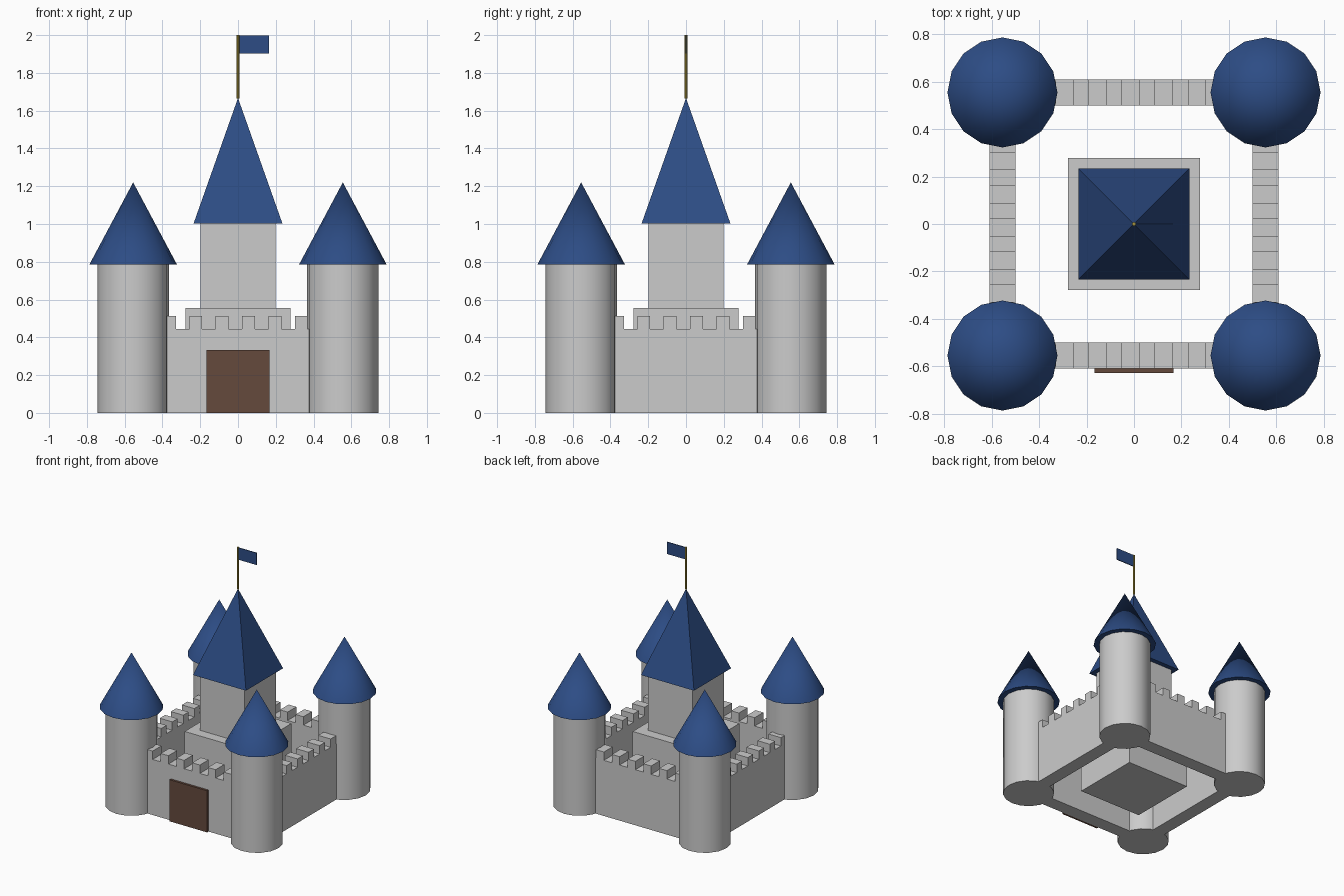
import bpy
from math import radians, sqrt

if "Cube" in bpy.data.objects:
    bpy.data.objects.remove(bpy.data.objects["Cube"])

def material(name, rgb):
    m = bpy.data.materials.new(name)
    m.diffuse_color = (*rgb, 1)
    m.use_nodes = True
    m.node_tree.nodes["Principled BSDF"].inputs["Base Color"].default_value = m.diffuse_color
    return m

BLUE = material("blue_roof", (0.026, 0.073, 0.235))
WOOD = material("dark_wood", (0.13, 0.067, 0.046))
GOLD = material("gold", (0.45, 0.33, 0.04))

def finish(name, mat):
    ob = bpy.context.object
    ob.name = name
    if mat:
        ob.data.materials.append(mat)
    return ob

def box(name, x, y, z, mat=None):
    """Box from (min, max) ranges on each axis."""
    bpy.ops.mesh.primitive_cube_add(size=1, location=[(a + b) / 2 for a, b in (x, y, z)])
    ob = finish(name, mat)
    ob.scale = [b - a for a, b in (x, y, z)]
    bpy.ops.object.transform_apply(location=False, rotation=False, scale=True)
    return ob

def turned(name, x, y, z0, z1, r0, r1, sides, mat=None, turn=0, smooth=True):
    """Cylinder or cone standing between z0 and z1."""
    bpy.ops.mesh.primitive_cone_add(vertices=sides, radius1=r0, radius2=r1, depth=z1 - z0,
                                    location=(x, y, (z0 + z1) / 2), rotation=(0, 0, turn))
    ob = finish(name, mat)
    if smooth:
        bpy.ops.object.shade_smooth_by_angle(angle=radians(40))
    return ob

C = 0.555          # tower and wall centre line
HALF = 0.055       # half wall thickness

# Corner towers with cone roofs
for fy, sy in (("front", -1), ("back", 1)):
    for fx, sx in (("left", -1), ("right", 1)):
        turned(f"{fy}_{fx}_tower", sx * C, sy * C, 0, 0.785, 0.19, 0.19, 16)
        turned(f"{fy}_{fx}_tower_roof", sx * C, sy * C, 0.785, 1.22, 0.232, 0, 16, BLUE)

# Curtain walls with battlements
for name, side, along_x in (("front", -1, True), ("back", 1, True),
                            ("left", -1, False), ("right", 1, False)):
    across = (side * C - HALF, side * C + HALF)

    def wall_box(label, run, z):
        return box(label, run, across, z) if along_x else box(label, across, run, z)

    wall_box(f"{name}_wall", (-0.4, 0.4), (0, 0.445))
    for i in range(6):
        c = -0.363 + 0.1395 * i
        wall_box(f"{name}_merlon_{i + 1}", (c - 0.034, c + 0.034), (0.445, 0.512))

# Gate
box("gate", (-0.166, 0.166), (-0.628, -0.605), (0, 0.333), WOOD)

# Central keep with pyramid roof
box("keep_base", (-0.278, 0.278), (-0.278, 0.278), (0, 0.556))
box("keep_tower", (-0.198, 0.198), (-0.198, 0.198), (0.556, 1.003))
turned("keep_roof", 0, 0, 1.003, 1.667, 0.235 * sqrt(2), 0, 4, BLUE, radians(45), False)

# Flagpole and flag
turned("flagpole", 0, 0, 1.665, 2.0, 0.008, 0.008, 8, GOLD)
box("flag", (0.003, 0.165), (-0.003, 0.003), (1.902, 1.998), BLUE)
